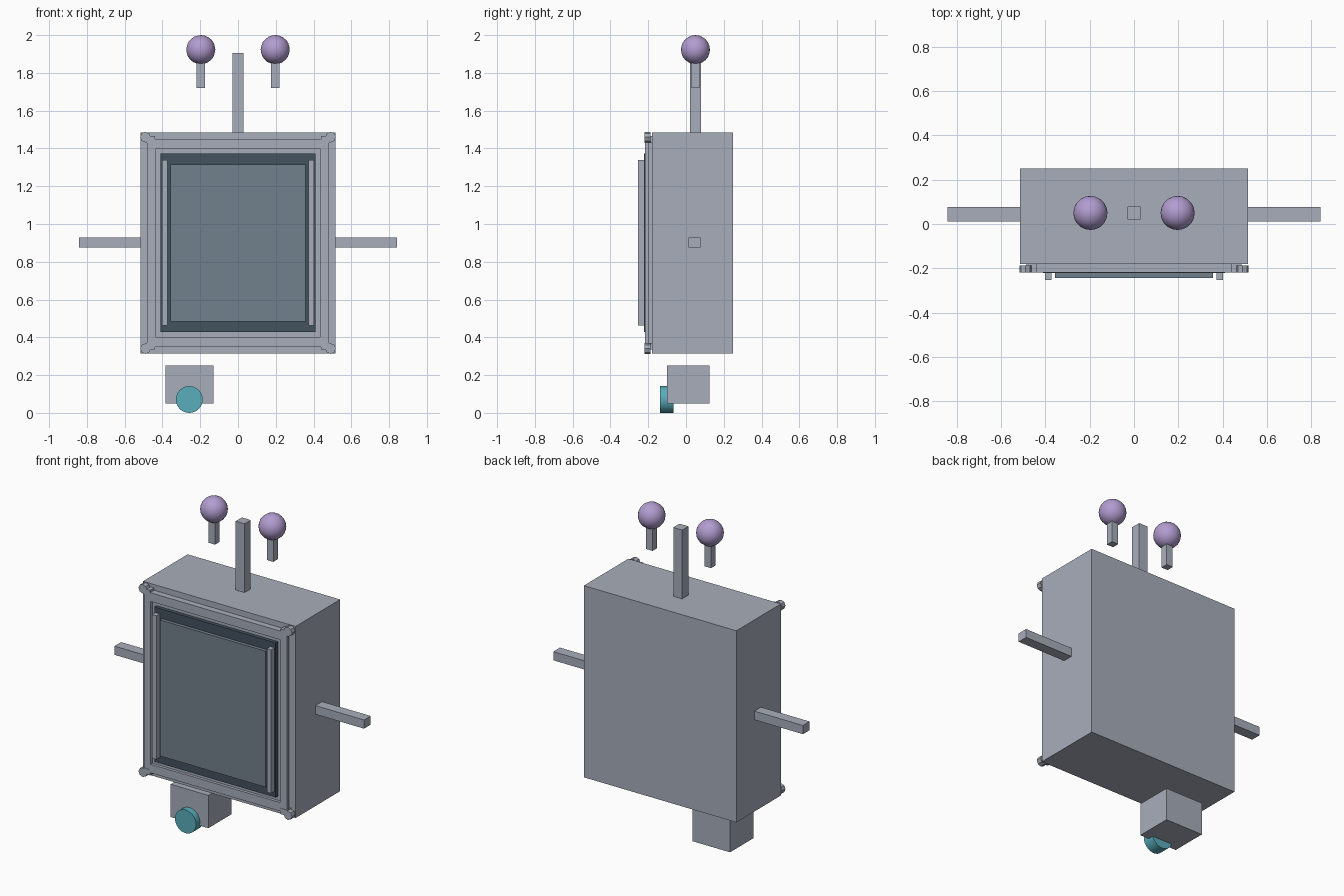
import bpy, math

if "Cube" in bpy.data.objects:
    bpy.data.objects.remove(bpy.data.objects["Cube"], do_unlink=True)


def material(name, rgb):
    m = bpy.data.materials.new(name)
    m.use_nodes = True
    m.diffuse_color = (*rgb, 1)
    m.node_tree.nodes["Principled BSDF"].inputs["Base Color"].default_value = (*rgb, 1)
    return m


GREY = material("casing grey", (0.39, 0.42, 0.49))
DARK = material("dark slate", (0.056, 0.084, 0.112))
SLATE = material("screen slate", (0.17, 0.22, 0.265))
TEAL = material("teal", (0.10, 0.42, 0.50))
LILAC = material("lilac", (0.445, 0.335, 0.63))


def finish(name, mat):
    o = bpy.context.object
    o.name = name
    o.data.materials.append(mat)
    return o


def box(name, mat, x, y, z):
    """Box from (low, high) ranges on each axis."""
    spans = (x, y, z)
    bpy.ops.mesh.primitive_cube_add(size=1, location=[(a + b) / 2 for a, b in spans])
    o = finish(name, mat)
    o.scale = [b - a for a, b in spans]
    return o


def disc(name, mat, x, z, radius, y, sides):
    bpy.ops.mesh.primitive_cylinder_add(
        vertices=sides, radius=radius, depth=y[1] - y[0],
        location=(x, sum(y) / 2, z), rotation=(math.pi / 2, 0, 0))
    return finish(name, mat)


MID = 0.90  # height of the casing centre


def slab(name, mat, half_x, half_z, y):
    return box(name, mat, (-half_x, half_x), y, (MID - half_z, MID + half_z))


# Casing and layered screen
slab("casing", GREY, 0.515, 0.585, (-0.18, 0.25))
slab("screen_backing", GREY, 0.445, 0.51, (-0.20, -0.18))
slab("screen_border", DARK, 0.41, 0.472, (-0.222, -0.195))
slab("screen", SLATE, 0.357, 0.415, (-0.243, -0.22))

# Raised frame rails, corner studs, screen side bars
for s, side in ((1, "left"), (-1, "right")):
    box(side + "_frame_rail", GREY, sorted((s * 0.437, s * 0.482)), (-0.218, -0.197),
        (MID - 0.545, MID + 0.545))
    box(side + "_screen_bar", GREY, sorted((s * 0.373, s * 0.402)), (-0.254, -0.22),
        (0.463, 1.34))
    for t, level in ((1, "upper"), (-1, "lower")):
        disc(f"{level}_{side}_stud", GREY, s * 0.49, MID + t * 0.56, 0.028, (-0.22, -0.188), 8)
        box(f"{level}_{side}_corner_tab", GREY, sorted((s * 0.44, s * 0.485)),
            (-0.22, -0.18), sorted((MID + t * 0.53, MID + t * 0.565)))
for t, level in ((1, "upper"), (-1, "lower")):
    box(level + "_frame_rail", GREY, (-0.44, 0.44), (-0.218, -0.18),
        sorted((MID + t * 0.497, MID + t * 0.55)))

# Antenna, arms and floating eyes on stalks
box("antenna", GREY, (-0.03, 0.03), (0.02, 0.08), (1.48, 1.905))
for s, side in ((1, "left"), (-1, "right")):
    box(side + "_arm", GREY, sorted((s * 0.51, s * 0.843)), (0.012, 0.076), (0.875, 0.928))
    cx = s * 0.197
    box(side + "_eye_stalk", GREY, (cx - 0.022, cx + 0.022), (0.028, 0.072), (1.72, 1.88))
    bpy.ops.mesh.primitive_ico_sphere_add(subdivisions=3, radius=0.077,
                                          location=(cx, 0.05, 1.923))
    finish(side + "_eye", LILAC)
    bpy.ops.object.shade_smooth()

# Foot block with round button
box("foot_block", GREY, (-0.385, -0.13), (-0.10, 0.125), (0.05, 0.25))
disc("foot_button", TEAL, -0.258, 0.071, 0.071, (-0.138, -0.065), 32)
bpy.ops.object.shade_smooth_by_angle()
